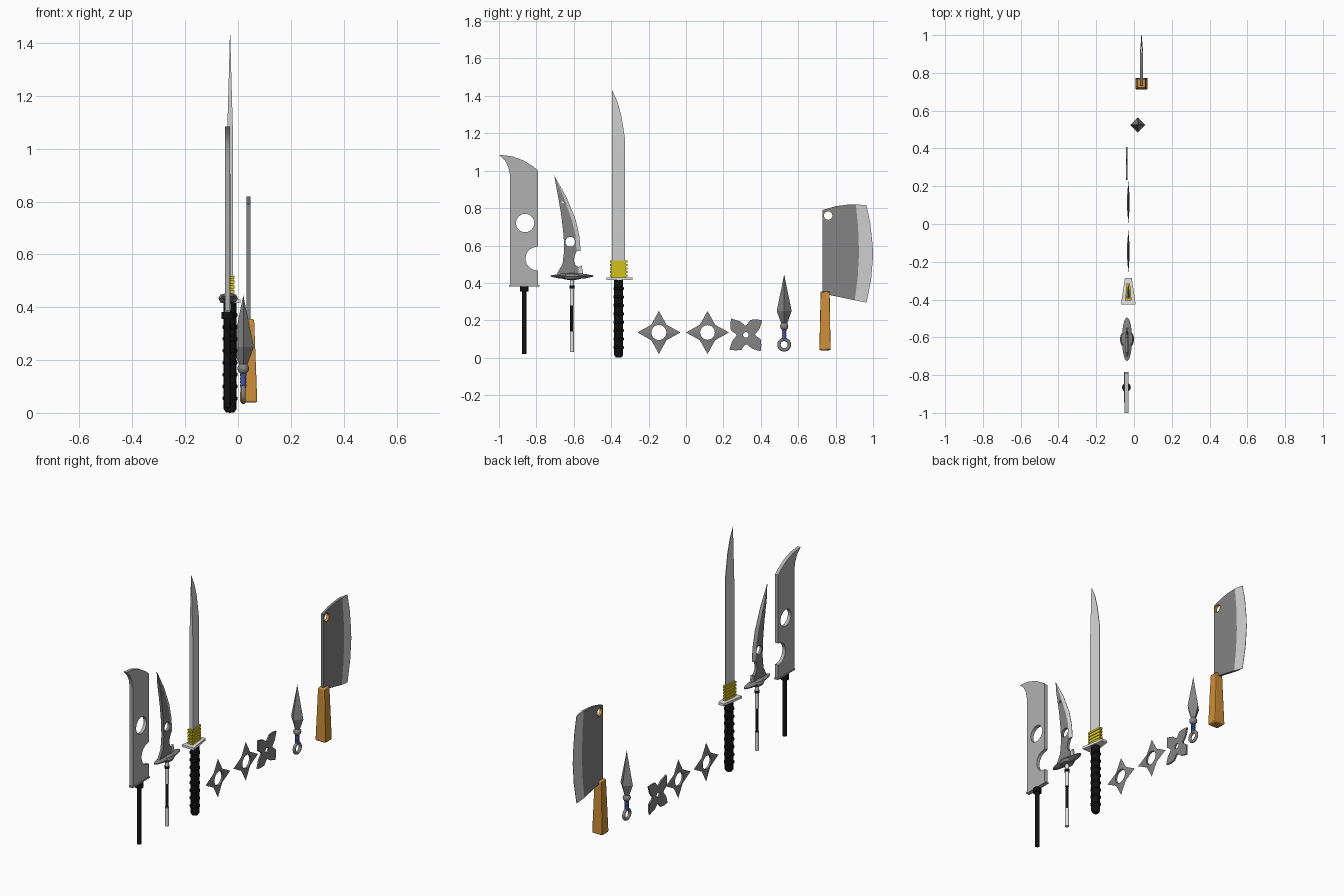
import bpy, bmesh
from math import sin, cos, pi, radians
from mathutils import Vector

cube = bpy.data.objects.get("Cube")
if cube:
    bpy.data.objects.remove(cube, do_unlink=True)


def material(name, r, g, b):
    m = bpy.data.materials.new(name)
    m.use_nodes = True
    m.diffuse_color = (r, g, b, 1)
    m.node_tree.nodes["Principled BSDF"].inputs["Base Color"].default_value = (r, g, b, 1)
    return m


BRIGHT = material("bright steel", .64, .64, .64)
MID = material("mid steel", .44, .44, .44)
DARK = material("dark steel", .23, .23, .23)
BLACK = material("black wrap", .006, .006, .006)
GOLD = material("gold", .68, .56, .01)
WOOD = material("orange wood", .62, .27, .035)
BLUE = material("blue wrap", .05, .09, .4)
WHITE = material("white grip", .78, .78, .78)


def finish(bm, name, mat, angle=30):
    bmesh.ops.remove_doubles(bm, verts=bm.verts, dist=1e-5)
    bmesh.ops.recalc_face_normals(bm, faces=bm.faces)
    me = bpy.data.meshes.new(name)
    bm.to_mesh(me)
    bm.free()
    me.materials.append(mat)
    me.shade_smooth()
    me.set_sharp_from_angle(angle=radians(angle))
    ob = bpy.data.objects.new(name, me)
    bpy.context.collection.objects.link(ob)
    return ob


def arc(cy, cz, r, a0=0, a1=360, n=24):
    """Points on an arc in the side plane; a full circle leaves out its repeat."""
    last = n if abs(a1 - a0) == 360 else n + 1
    return [(cy + r * cos(radians(a0 + (a1 - a0) * i / n)),
             cz + r * sin(radians(a0 + (a1 - a0) * i / n))) for i in range(last)]


def plate(name, mat, x, thick, outline, holes=()):
    """Flat side profile with holes; thick is a number or a rule of (y, z)."""
    bm = bmesh.new()
    for loop in [outline, *holes]:
        vs = [bm.verts.new((x, y, z)) for y, z in loop]
        for i, v in enumerate(vs):
            bm.edges.new((v, vs[i - 1]))
    bmesh.ops.triangle_fill(bm, edges=bm.edges[:], use_beauty=True, normal=Vector((1, 0, 0)))
    base = bm.verts[:]
    res = bmesh.ops.extrude_face_region(bm, geom=bm.faces[:])
    top = [v for v in res["geom"] if isinstance(v, bmesh.types.BMVert)]
    for group, side in ((base, -.5), (top, .5)):
        for v in group:
            v.co.x += side * (thick(v.co.y, v.co.z) if callable(thick) else thick)
    return finish(bm, name, mat)


def rect(y0, y1, z0, z1):
    return [(y0, z0), (y1, z0), (y1, z1), (y0, z1)]


def lathe(name, mat, x, y, profile, seg=20, sx=1, sy=1, angle=40):
    """Turned part about a vertical axis; profile is (radius, z)."""
    bm = bmesh.new()
    rings = [[bm.verts.new((x + sx * r * cos(2 * pi * i / seg), y + sy * r * sin(2 * pi * i / seg), z))
              for i in range(seg)] for r, z in profile]
    for a, b in zip(rings, rings[1:]):
        for i in range(seg):
            bm.faces.new((a[i - 1], a[i], b[i], b[i - 1]))
    return finish(bm, name, mat, angle)


def rod(name, mat, x, y, r, z0, z1, **kw):
    return lathe(name, mat, x, y, [(0, z0), (r, z0), (r, z1), (0, z1)], **kw)


# Broad sword with a round hole and a bite out of its edge
X, Y = -.04, -.865
back = [(-.94, .385), (-.79, .385), (-.79, .467)]
tip = [(-.79, .595), (-.79, 1.0), (-.82, 1.025), (-.87, 1.055), (-.93, 1.077), (-1, 1.085),
       (-.968, 1.055), (-.95, 1.02), (-.94, .97)]
plate("broad_blade", MID, X, .02, back + arc(-.795, .53, .063, 275, 85, 16)[1:-1] + tip,
      [arc(-.86, .72, .049)])
plate("broad_guard", MID, X, .024, rect(-.946, -.784, .381, .39))
rod("broad_collar", BLACK, X, Y, .023, .355, .382)
rod("broad_grip", BLACK, X, Y, .013, .02, .36)

# Curved sword
X, Y = -.037, -.61
inner = [(-.655, .86), (-.612, .74), (-.592, .66), (-.585, .57)]
outer = [(-.563, .57), (-.57, .65), (-.59, .74), (-.64, .86)]
point = (-.705, .975)
plate("curved_blade", DARK, X, lambda y, z: .003 if z > .95 else .016,
      [(-.69, .45), (-.66, .5), (-.652, .57), (-.654, .65), (-.668, .77), (-.691, .9), point]
      + inner + [(-.597, .54), (-.599, .515), (-.59, .495), (-.575, .485), (-.575, .45)],
      [arc(-.619, .62, .026), arc(-.66, .83, .007, n=12)])
plate("curved_edge", BRIGHT, X, lambda y, z: .002 if (round(y, 3), round(z, 3)) in outer or z > .95 else .016,
      [point] + inner + outer)
plate("curved_spur", BRIGHT, X, .01, [(-.575, .45), (-.55, .45), (-.557, .492), (-.575, .485)])
lathe("curved_guard", DARK, X, Y, [(0, .418), (.07, .424), (.115, .434), (.115, .44), (.07, .448), (0, .455)],
      32, sx=.23)
lathe("curved_guard_boss", DARK, X, Y, [(0, .412), (.03, .42), (.037, .434), (.03, .447), (0, .456)],
      24, sy=1.35)
rod("curved_grip_top", WHITE, X, Y, .011, .28, .42)
rod("curved_grip_core", BLACK, X, Y, .009, .13, .29)
rod("curved_grip_end", WHITE, X, Y, .011, .03, .14)
rod("curved_collar", BLACK, X, Y, .014, .37, .385)

# Long sword: wedge blade, trapezoid guard, ribbed collar, ringed grip
X, Y = -.03, -.36


def long_thickness(y, z):
    wedge = .004 + .018 * (-.325 - y) / .07
    return max(.0015, wedge * min(1, (1.44 - z) / .38))


plate("long_blade", BRIGHT, X, long_thickness,
      [(-.395, .42), (-.325, .42), (-.325, 1.06), (-.326, 1.17), (-.345, 1.29), (-.365, 1.365),
       (-.395, 1.43), (-.395, 1.25), (-.395, 1.06)])
plate("long_guard", WHITE, X, lambda y, z: .078 if y < -.35 else .036, rect(-.425, -.285, .416, .43))
plate("long_collar", GOLD, X, lambda y, z: .026 if y < Y else .012, rect(-.398, -.32, .43, .52))
for i in range(5):
    z = .434 + i * .0185
    plate(f"long_collar_rib_{i + 1}", GOLD, X, lambda y, z: .034 if y < Y else .018,
          rect(-.405, -.314, z, z + .011))
lathe("long_grip", BLACK, X, Y, [(0, 0), (.016, .002), (.024, .014), (.024, .416), (0, .416)])
for i in range(8):
    z = .055 + i * .045
    lathe(f"long_grip_ring_{i + 1}", BLACK, X, Y,
          [(.023, z - .01), (.0285, z - .004), (.0285, z + .004), (.023, z + .01)])

# Four-pointed throwing stars with a ridge around the hole


def star(name, cy, cz, tip_r, valley_r, hole_r, x=-.03):
    bm = bmesh.new()
    steps = 32
    rows = [[], [], []]
    for i in range(steps):
        a = 2 * pi * i / steps
        d = Vector((0, cos(a), sin(a)))
        k, f = divmod(i, 4)
        corners = [Vector((0, cos(pi * j / 4), sin(pi * j / 4))) * (valley_r if j % 2 else tip_r)
                   for j in (k, k + 1)]
        c = Vector((x, cy, cz))
        rows[0].append(bm.verts.new(c + corners[0].lerp(corners[1], f / 4)))
        for row, s in ((1, .006), (2, -.006)):
            rows[row].append(bm.verts.new(c + d * hole_r + Vector((s, 0, 0))))
    for a, b in ((0, 1), (1, 2), (2, 0)):
        for i in range(steps):
            bm.faces.new((rows[a][i - 1], rows[a][i], rows[b][i], rows[b][i - 1]))
    finish(bm, name, DARK, 15)


star("throwing_star_1", -.145, .135, .115, .058, .04)
star("throwing_star_2", .115, .135, .115, .058, .039)

# Pinwheel throwing star with curved arms
arm = [(.05, 5), (.08, 24), (.118, 42), (.1, 56), (.084, 73), (.055, 84)]
pinwheel = [(.32 + r * cos(radians(a + q)), .122 + r * sin(radians(a + q)))
            for q in (0, 90, 180, 270) for r, a in arm]
plate("pinwheel_star", DARK, -.038, .009, pinwheel, [arc(.32, .122, .015, n=16)])

# Throwing knife
X, Y = .02, .525
lathe("knife_blade", DARK, X, Y, [(0, .175), (.013, .175), (.04, .25), (0, .445)], 4, angle=5)
lathe("knife_knob", DARK, X, Y, [(.022 * sin(pi * i / 8), .168 - .022 * cos(pi * i / 8)) for i in range(9)], 16)
rod("knife_grip", BLUE, X, Y, .01, .095, .155, seg=12)
for i in range(4):
    rod(f"knife_wrap_{i + 1}", BLUE, X, Y, .0125, .1 + i * .013, .108 + i * .013, seg=12)
bpy.ops.mesh.primitive_torus_add(major_segments=28, minor_segments=10, major_radius=.028,
                                 minor_radius=.009, location=(X, Y, .07), rotation=(0, pi / 2, 0))
ring = bpy.context.object
ring.name = "knife_ring"
ring.data.materials.append(DARK)
ring.data.shade_smooth()

# Cleaver
X = .04
bevel_line = [(.902, .307), (.918, .43), (.925, .56), (.92, .7), (.908, .82)]
cutting = [(.965, .815), (.985, .72), (.998, .6), (1, .54), (.99, .42), (.965, .295)]
plate("cleaver_blade", DARK, X, .014,
      [(.73, .34), (.77, .335)] + bevel_line + [(.86, .818), (.8, .81), (.73, .79)],
      [arc(.76, .76, .025)])
plate("cleaver_edge", BRIGHT, X, lambda y, z: .014 if y < .94 else .002, bevel_line + cutting)
plate("cleaver_hole_lining", WOOD, X, .016, arc(.76, .76, .0265), [arc(.76, .76, .0225)])
handle = plate("cleaver_handle", WOOD, X, lambda y, z: .066 if z < .2 else .042,
               [(.713, .04), (.773, .04), (.768, .355), (.72, .355)])
mod = handle.modifiers.new("Bevel", 'BEVEL')
mod.width = .006
mod.segments = 2
